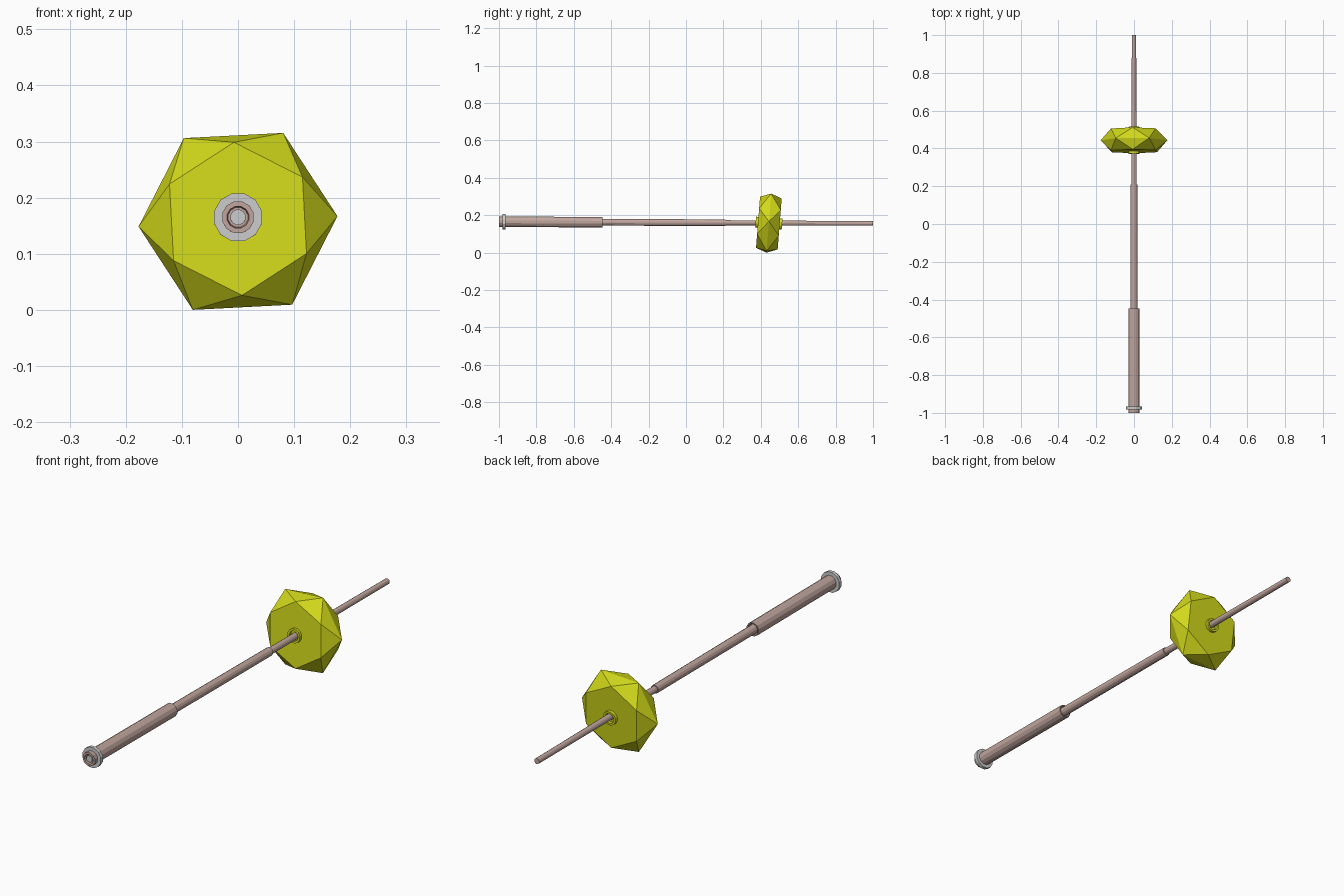
import bpy, bmesh
from math import sin, cos, pi, radians
from mathutils import Matrix, Vector

if "Cube" in bpy.data.objects:
    bpy.data.objects.remove(bpy.data.objects["Cube"])


def material(name, rgb):
    m = bpy.data.materials.new(name)
    m.diffuse_color = (*rgb, 1)
    m.use_nodes = True
    m.node_tree.nodes["Principled BSDF"].inputs["Base Color"].default_value = m.diffuse_color
    return m


ROD = material("dusty_pink", (0.53, 0.38, 0.34))
YELLOW = material("yellow", (0.64, 0.69, 0.01))


def finish(name, bm, mat, matrix):
    bmesh.ops.recalc_face_normals(bm, faces=bm.faces)
    bm.transform(matrix)
    me = bpy.data.meshes.new(name)
    bm.to_mesh(me)
    bm.free()
    ob = bpy.data.objects.new(name, me)
    bpy.context.collection.objects.link(ob)
    if mat:
        me.materials.append(mat)
    return ob


def lathe(name, profile, mat, matrix, sides=12, closed=False):
    """Turn (y, radius) points around the y axis; open profiles get end caps."""
    bm = bmesh.new()
    rings = [[bm.verts.new((r * cos(2 * pi * (k + .5) / sides), y,
                            r * sin(2 * pi * (k + .5) / sides)))
              for k in range(sides)] for y, r in profile]
    pairs = list(zip(rings, rings[1:]))
    if closed:
        pairs.append((rings[-1], rings[0]))
    for a, b in pairs:
        for k in range(sides):
            j = (k + 1) % sides
            bm.faces.new((a[k], a[j], b[j], b[k]))
    if not closed:
        bm.faces.new(rings[0])
        bm.faces.new(rings[-1])
    return finish(name, bm, mat, matrix)


# The rod dips very slightly towards the far end
rod_mx = Matrix.Translation((0, 0, 0.157)) @ Matrix.Rotation(radians(-0.25), 4, 'X')

# Telescoping rod sections
lathe("handle", [(-0.985, 0.018), (-1.0, 0.020), (-1.0, 0.029), (-0.447, 0.029),
                 (-0.447, 0.024), (-0.46, 0.020)], ROD, rod_mx)
lathe("middle_rod", [(-0.47, 0.019), (0.21, 0.018), (0.21, 0.014)], ROD, rod_mx)
lathe("thin_rod", [(0.19, 0.014), (0.45, 0.0135), (1.0, 0.012)], ROD, rod_mx)

# End collar and stepped end plug
lathe("end_collar", [(-0.981, 0.028), (-0.981, 0.044), (-0.966, 0.044), (-0.966, 0.028)],
      None, rod_mx, closed=True)
lathe("end_plug", [(-0.997, 0.011), (-0.997, 0.014), (-0.98, 0.014)], None, rod_mx)

# Faceted weight: two hexagon faces with a wider, offset ring of corners between
weight_mx = Matrix.Translation((0, 0.443, 0.154)) @ Matrix.Rotation(radians(-4.5), 4, 'X')
T = 0.058
bm = bmesh.new()


def hexagon(radius, y, start):
    return [bm.verts.new((radius * cos(radians(start + 60 * k)), y,
                          radius * sin(radians(start + 60 * k)))) for k in range(6)]


front, back = hexagon(0.137, -T, 93), hexagon(0.137, T, 93)
mid = hexagon(0.1775, 0, 123)
for ring in (front, back):
    bm.faces.new(ring)
    for k in range(6):
        bm.faces.new((ring[k], ring[(k + 1) % 6], mid[k]))
        bm.faces.new((ring[k], mid[k], mid[k - 1]))
finish("weight", bm, YELLOW, weight_mx)

# Raised hub rings on both faces
for name, s in (("front_hub", -1), ("back_hub", 1)):
    lathe(name, [(s * (T - 0.01), 0.030), (s * (T + 0.013), 0.030),
                 (s * (T + 0.013), 0.021), (s * (T - 0.01), 0.021)],
          YELLOW, weight_mx, closed=True)

# Centre on y and rest on z = 0
bpy.context.view_layer.update()
low = min((v.co.z for o in bpy.data.objects for v in o.data.vertices))
for o in bpy.data.objects:
    o.data.transform(Matrix.Translation((0, 0, -low)))
